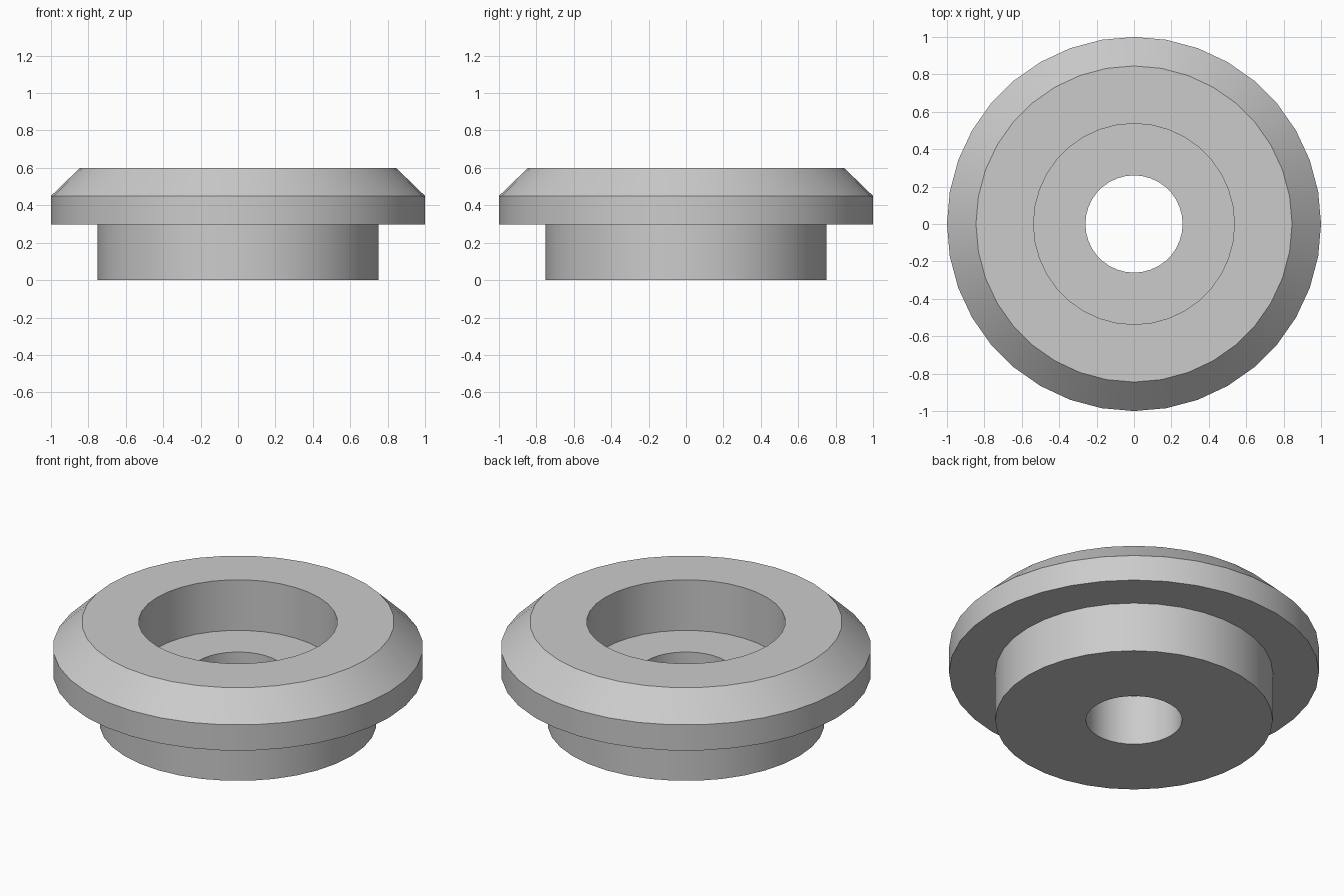
import bpy, bmesh, math
from mathutils import Matrix, Vector

cube = bpy.data.objects.get("Cube")
if cube:
    bpy.data.objects.remove(cube, do_unlink=True)

SEGMENTS = 36

grey = bpy.data.materials.new("plain grey")
grey.use_nodes = True
colour = (0.6, 0.6, 0.6, 1)
grey.diffuse_color = colour
grey.node_tree.nodes["Principled BSDF"].inputs["Base Color"].default_value = colour


def lathe(name, profile, material):
    """Revolve a closed (radius, height) profile around z."""
    bm = bmesh.new()
    verts = [bm.verts.new((0, r, z)) for r, z in profile]
    edges = [bm.edges.new((a, b)) for a, b in zip(verts, verts[1:] + verts[:1])]
    bmesh.ops.spin(bm, geom=verts + edges, cent=(0, 0, 0), axis=(0, 0, 1),
                   angle=2 * math.pi, steps=SEGMENTS, use_merge=True)
    bmesh.ops.remove_doubles(bm, verts=bm.verts, dist=0.0001)
    bmesh.ops.recalc_face_normals(bm, faces=bm.faces)
    mesh = bpy.data.meshes.new(name)
    bm.to_mesh(mesh)
    bm.free()
    mesh.materials.append(material)
    obj = bpy.data.objects.new(name, mesh)
    bpy.context.collection.objects.link(obj)
    bpy.ops.object.select_all(action="DESELECT")
    obj.select_set(True)
    bpy.context.view_layer.objects.active = obj
    bpy.ops.object.shade_smooth_by_angle(angle=math.radians(30))
    return obj


# Stepped bushing: narrow base, chamfered flange, recess and through hole
lathe("flanged_bushing", [
    (0.26, 0.0), (0.75, 0.0), (0.75, 0.297),     # base
    (1.0, 0.297), (1.0, 0.45), (0.845, 0.6),     # flange and chamfer
    (0.537, 0.6), (0.537, 0.298),                # recess
    (0.26, 0.298),                               # hole rim
], grey)
